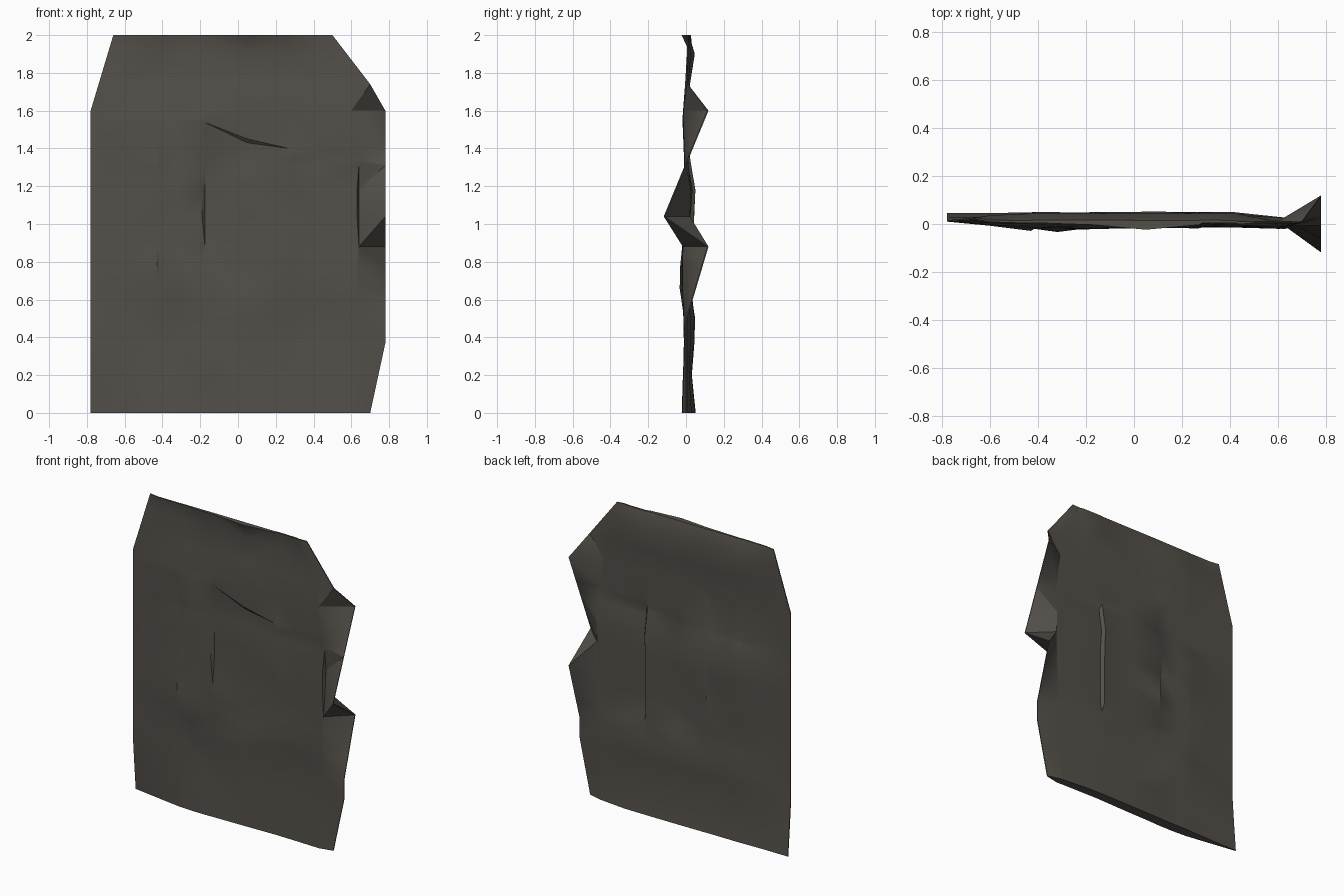
import bpy
import bmesh
import math
import random

random.seed(4)

cube = bpy.data.objects.get("Cube")
if cube:
    bpy.data.objects.remove(cube, do_unlink=True)

stone = bpy.data.materials.new("dark brown grey stone")
stone.use_nodes = True
colour = (0.088, 0.079, 0.068, 1)
stone.diffuse_color = colour
stone.node_tree.nodes["Principled BSDF"].inputs["Base Color"].default_value = colour


def along(points, t):
    """Piecewise linear profile through (position, value) points."""
    if t <= points[0][0]:
        return points[0][1]
    for (a, va), (b, vb) in zip(points, points[1:]):
        if t <= b:
            return va + (vb - va) * (t - a) / (b - a)
    return points[-1][1]


def bump(x, z, cx, cz, rx, rz):
    return max(0, 1 - math.hypot((x - cx) / rx, (z - cz) / rz))


# Outline and depth profiles, all by height
LEFT = [(1.6, -0.78), (2, -0.66)]
INNER = [(0, 0.6), (0.88, 0.63), (1.34, 0.63), (1.6, 0.59), (1.74, 0.6), (2, 0.44)]
RIGHT = [(0, 0.7), (0.37, 0.78), (1.6, 0.78), (1.74, 0.7), (2, 0.5)]
LEFT_RIM = [(0, 0.04), (0.35, 0.01), (1.6, 0.01), (2, 0.02)]
FOLD = [(0.5, 0), (0.88, 0.113), (1.04, -0.118), (1.6, 0.113), (1.74, 0.005)]
POCKET = [(0.88, 0), (1.04, 0.014), (1.2, 0.024), (1.34, 0)]
FRONT = [(0, -0.02), (0.4, -0.008), (0.66, -0.02), (1.2, -0.012), (1.34, -0.008),
         (1.52, -0.018), (1.74, -0.005), (1.9, 0.01), (2, 0)]
BACK = [(0, 0.05), (0.2, 0.03), (0.44, 0.045), (0.6, 0.03), (1.04, 0.035),
        (1.18, 0.045), (1.36, 0.014), (1.74, 0.02), (1.9, 0.045), (2, 0.016)]
# Crease line, and cross-sections of the middle panels, by x
CREASE = [(-0.4, 1.56), (-0.18, 1.56), (0.05, 1.45), (0.27, 1.4)]
FRONT_PANEL = [(-0.175, 0), (0.05, 0.016), (0.27, -0.002), (0.3, 0)]
BACK_PANEL = [(-0.19, -0.004), (-0.175, 0.004), (0.05, -0.013), (0.27, 0.006),
              (0.285, -0.016), (0.42, -0.01)]

COLUMNS = [-0.6, -0.43, -0.415, -0.32, -0.19, -0.175, 0.05, 0.27, 0.285, 0.42]
ROWS = [0, 0.2, 0.37, 0.5, 0.6, 0.66, 0.78, 0.88, 1.04, 1.18, 1.31,
        1.34, "below", "above", 1.6, 1.74, 1.9, 2]


def front_depth(x, z):
    y = along(FRONT, z)
    # Layers that end in a low crack and a taller middle one
    if x < -0.42:
        y -= 0.02 * bump(x, z, -0.43, 0.76, 0.3, 0.14)
    if x > -0.18:
        y += 0.022 * bump(x, z, -0.175, 1.14, 0.2, 0.25)
    # Hollow panel under the overhanging crease
    if 0.62 < z < along(CREASE, x) - 0.01:
        y += along(FRONT_PANEL, x)
    y += 0.01 * max(0, 1 - abs(x - 0.36) / 0.2)
    y -= 0.018 * bump(x, z, -0.32, 0.72, 0.12, 0.2)
    # Overhang at the top edge
    y -= 0.022 * bump(x, z, 0.05, 2, 0.3, 0.09)
    y += 0.012 * bump(x, z, 0.05, 1.9, 0.3, 0.09)
    return y + 0.015 * bump(x, z, -0.45, 1.88, 0.3, 0.15)


def back_depth(x, z):
    y = along(BACK, z)
    # Dished panel with a step on its outer side, above a low hump
    if 0.6 < z < 1.38:
        y += along(BACK_PANEL, x)
    y += 0.01 * bump(x, z, 0.2, 0.5, 0.35, 0.2)
    return y + 0.012 * bump(x, z, -0.4, 1, 0.3, 0.6)


def depths(x, z, i, last):
    """Front and back y for column i of the sheet."""
    rim = along(LEFT_RIM, z)
    if i == 0:
        return rim, rim
    if i == last:
        return along(FOLD, z), along(FOLD, z)
    if i >= last - 2:
        # Inner side of the flared edge, with a narrow step in its middle
        inset = along(POCKET, z) if i == last - 1 else 0
        return along(FRONT, z) + inset, along(BACK, z) * 0.6
    jitter = random.uniform(-0.003, 0.003)
    weight = min(1, (x + 0.78) / 0.4)
    yf = rim + (front_depth(x, z) - rim) * weight
    yb = rim + (back_depth(x, z) - rim) * min(1, weight * 1.4)
    return yf + jitter, yb + jitter / 2


# Weathered slab: front and back sheets joined round a thin rim
bm = bmesh.new()
front, back = [], []
for row in ROWS:
    front_row, back_row = [], []
    height = row if not isinstance(row, str) else 1.4
    inner = along(INNER, height)
    xs = [along(LEFT, height)] + COLUMNS + [inner, inner + 0.01, along(RIGHT, height)]
    last = len(xs) - 1
    for i, x in enumerate(xs):
        z = height
        if isinstance(row, str):
            z = along(CREASE, x) - (0.02 if row == "below" else 0)
        yf, yb = depths(x, z, i, last)
        front_row.append(bm.verts.new((x, yf, z)))
        back_row.append(bm.verts.new((x, max(yb, yf + 0.006), z)))
    front.append(front_row)
    back.append(back_row)

for sheet in (front, back):
    for low, high in zip(sheet, sheet[1:]):
        for i in range(len(low) - 1):
            bm.faces.new((low[i], low[i + 1], high[i + 1], high[i]))


def loop(sheet):
    return (sheet[0] + [r[-1] for r in sheet[1:-1]] + sheet[-1][::-1]
            + [r[0] for r in sheet[-2:0:-1]])


rim_f, rim_b = loop(front), loop(back)
for i in range(len(rim_f)):
    bm.faces.new((rim_f[i - 1], rim_f[i], rim_b[i], rim_b[i - 1]))
bmesh.ops.recalc_face_normals(bm, faces=bm.faces)
bmesh.ops.triangulate(bm, faces=bm.faces)

mesh = bpy.data.meshes.new("weathered_slab")
bm.to_mesh(mesh)
bm.free()
mesh.materials.append(stone)
slab = bpy.data.objects.new("weathered_slab", mesh)
bpy.context.collection.objects.link(slab)
bpy.ops.object.select_all(action="DESELECT")
slab.select_set(True)
bpy.context.view_layer.objects.active = slab
bpy.ops.object.shade_smooth_by_angle(angle=math.radians(30))
